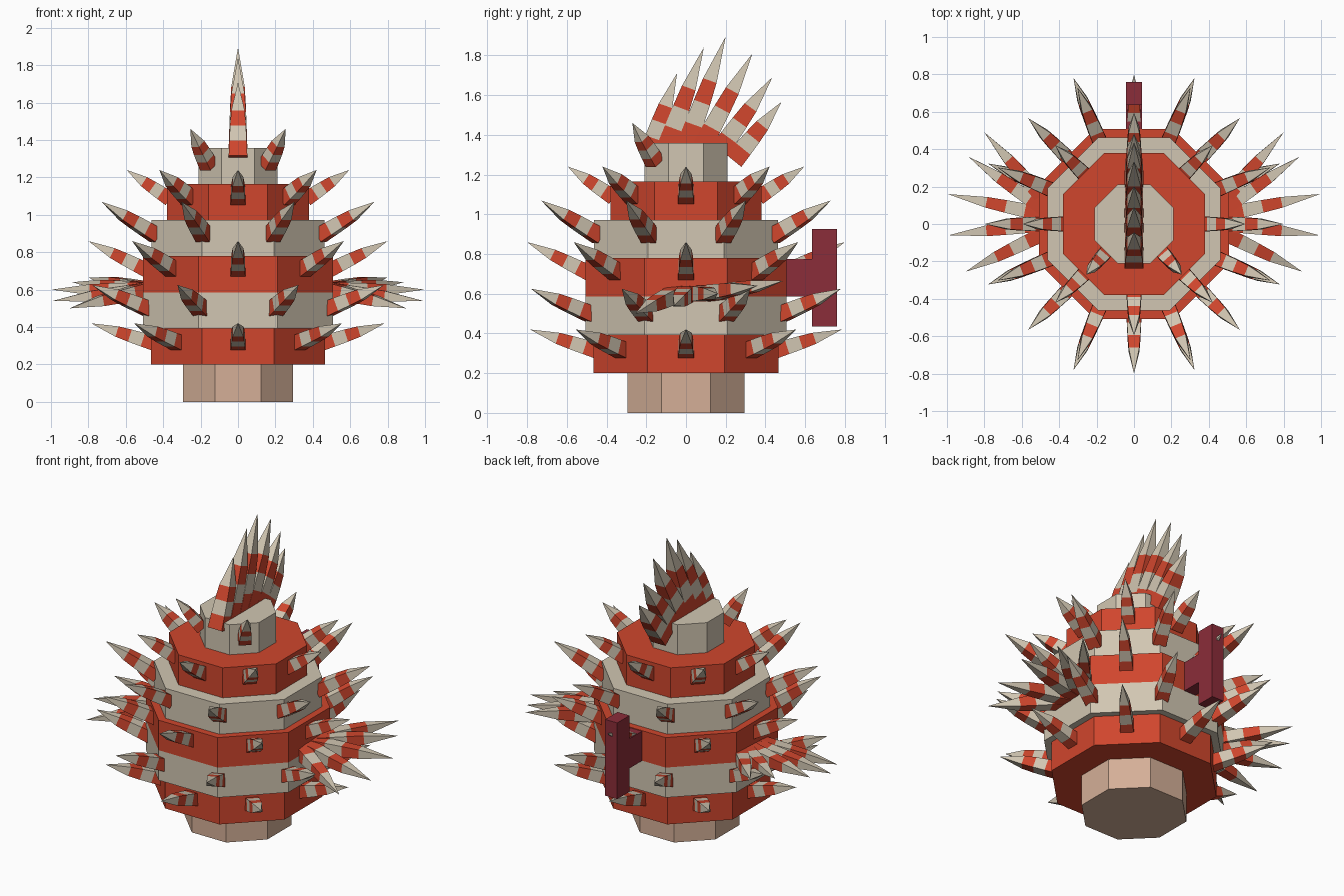
import bpy
import bmesh
import math
from mathutils import Vector

if "Cube" in bpy.data.objects:
    bpy.data.objects.remove(bpy.data.objects["Cube"], do_unlink=True)


def material(name, color):
    m = bpy.data.materials.new(name)
    m.use_nodes = True
    m.diffuse_color = (*color, 1)
    bsdf = m.node_tree.nodes["Principled BSDF"]
    bsdf.inputs["Base Color"].default_value = (*color, 1)
    bsdf.inputs["Roughness"].default_value = 0.8
    return m


RED = material("orange red", (0.63, 0.061, 0.026))
CREAM = material("cream", (0.64, 0.565, 0.445))
SKIN = material("pale skin", (0.66, 0.43, 0.31))
MAROON = material("maroon", (0.26, 0.026, 0.041))


def finish(bm, name, mats):
    bmesh.ops.recalc_face_normals(bm, faces=bm.faces)
    mesh = bpy.data.meshes.new(name)
    bm.to_mesh(mesh)
    bm.free()
    for m in mats:
        mesh.materials.append(m)
    obj = bpy.data.objects.new(name, mesh)
    bpy.context.collection.objects.link(obj)
    return obj


def octagon(name, apothem, z0, z1, mat):
    """Upright eight-sided tier with a flat side to the front."""
    bm = bmesh.new()
    r = apothem / math.cos(math.pi / 8)
    ring = [bm.verts.new((r * math.cos((k + 0.5) * math.pi / 4),
                          r * math.sin((k + 0.5) * math.pi / 4), z0)) for k in range(8)]
    face = bm.faces.new(ring)
    ext = bmesh.ops.extrude_face_region(bm, geom=[face], use_keep_orig=True)
    top = [v for v in ext["geom"] if isinstance(v, bmesh.types.BMVert)]
    bmesh.ops.translate(bm, verts=top, vec=(0, 0, z1 - z0))
    return finish(bm, name, [mat])


def box(name, y0, y1, z0, z1, width, mat):
    bm = bmesh.new()
    bmesh.ops.create_cube(bm, size=1)
    bmesh.ops.scale(bm, verts=bm.verts, vec=(width, y1 - y0, z1 - z0))
    bmesh.ops.translate(bm, verts=bm.verts, vec=(0, (y0 + y1) / 2, (z0 + z1) / 2))
    return finish(bm, name, [mat])


def add_spike(bm, base, tip, width):
    """Square spike with red and cream bands and a long cream point."""
    base, tip = Vector(base), Vector(tip)
    axis = tip - base
    side = axis.cross(Vector((0, 0, 1))).normalized()
    up = side.cross(axis).normalized()
    rings = []
    for t, w in ((0, 1), (0.2, 0.93), (0.4, 0.85), (0.6, 0.72)):
        h = width * w / 2
        rings.append([bm.verts.new(base + axis * t + side * h * a + up * h * b)
                      for a, b in ((1, 1), (-1, 1), (-1, -1), (1, -1))])
    point = bm.verts.new(tip)
    bm.faces.new(rings[0])
    for k in range(4):
        n = (k + 1) % 4
        for i in range(3):
            lo, hi = rings[i], rings[i + 1]
            bm.faces.new((lo[k], lo[n], hi[n], hi[k])).material_index = i % 2
        bm.faces.new((rings[3][k], rings[3][n], point)).material_index = 1


def spikes(name, pairs, width):
    bm = bmesh.new()
    for base, tip in pairs:
        add_spike(bm, base, tip, width)
    return finish(bm, name, [RED, CREAM])


def polar(r, angle, z):
    return (r * math.cos(angle), r * math.sin(angle), z)


# Foot and stacked body tiers
octagon("foot", 0.295, 0, 0.2, SKIN)
tiers = (0.465, 0.507, 0.507, 0.463, 0.38, 0.21)
STEP = 0.193
for i, apothem in enumerate(tiers):
    octagon(f"body_tier_{i + 1}", apothem, 0.2 + i * STEP, 0.2 + (i + 1) * STEP,
            CREAM if i % 2 else RED)

# Ring of eight spikes per tier: flats on odd tiers, corners on even tiers
rings = ((0.44, 0.31, 0.785, 0.42), (0.515, 0.495, 0.845, 0.625),
         (0.48, 0.7, 0.8, 0.86), (0.475, 0.89, 0.79, 1.07), (0.365, 1.085, 0.595, 1.24))
for i, (r0, z0, r1, z1) in enumerate(rings):
    angles = [(k + 0.5 * (i % 2)) * math.pi / 4 for k in range(8)]
    spikes(f"spike_ring_{i + 1}",
           [(polar(r0, a, z0), polar(r1, a, z1)) for a in angles], 0.08)

# Crest on the head, each row: base y, z and tip y, z
crest = ((-0.19, 1.3, -0.045, 1.71), (-0.1, 1.33, 0.09, 1.84), (0, 1.34, 0.2, 1.895),
         (0.08, 1.34, 0.335, 1.81), (0.16, 1.31, 0.435, 1.69), (0.24, 1.27, 0.48, 1.565))
spikes("head_crest", [((0, a, b), (0, c, d)) for a, b, c, d in crest], 0.1)

# Brow spikes on the front corners of the head
spikes("brow_spikes", [((s * 0.155, -0.155, 1.26), (s * 0.255, -0.27, 1.46))
                       for s in (-1, 1)], 0.075)

# Side fans, each row: base y and tip x, y, z
fan = ((-0.05, 0.9, -0.255, 0.5), (0.0, 0.99, -0.06, 0.54), (0.05, 0.995, 0.16, 0.6),
       (0.08, 0.885, 0.36, 0.64), (0.13, 0.8, 0.49, 0.665))
for name, s in (("left_fan", 1), ("right_fan", -1)):
    spikes(name, [((s * 0.48, by, 0.6), (s * x, y, z)) for by, x, y, z in fan], 0.08)

# Handle at the back
box("handle_arm", 0.45, 0.64, 0.585, 0.775, 0.084, MAROON)
box("handle_bar", 0.635, 0.76, 0.435, 0.925, 0.085, MAROON)
